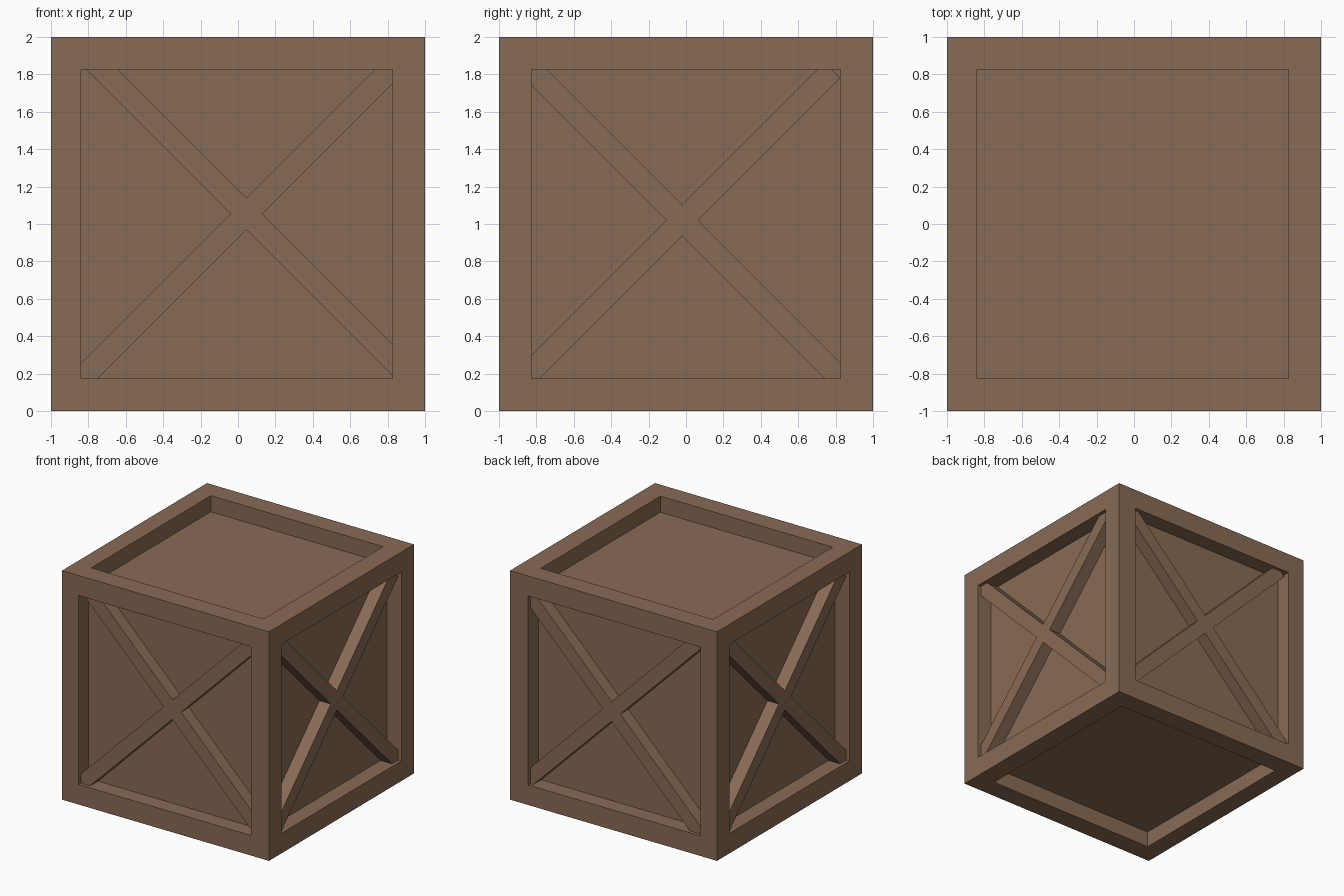
import bpy, bmesh, math
from mathutils import Matrix, Vector

old = bpy.data.objects.get("Cube")
if old:
    bpy.data.objects.remove(old, do_unlink=True)

COLOR = (0.25, 0.146, 0.09, 1)
wood = bpy.data.materials.new("brown_wood")
wood.use_nodes = True
wood.diffuse_color = COLOR
bsdf = next(n for n in wood.node_tree.nodes if n.type == 'BSDF_PRINCIPLED')
bsdf.inputs["Base Color"].default_value = COLOR

OPEN = 0.825      # half size of each opening
WIDE = 0.84       # opening edge beside the wider -x rails
PANEL = 0.86      # distance of the panels from the middle
BRACE = 0.97      # distance of the brace fronts from the middle
HALF = 0.06       # half width of a brace board


def finish(bm, name):
    bmesh.ops.recalc_face_normals(bm, faces=bm.faces)
    mesh = bpy.data.meshes.new(name)
    bm.to_mesh(mesh)
    bm.free()
    mesh.materials.append(wood)
    obj = bpy.data.objects.new(name, mesh)
    bpy.context.collection.objects.link(obj)
    return obj


def crate_body():
    """Cube whose six sides are framed, recessed panels."""
    bm = bmesh.new()
    bmesh.ops.create_cube(bm, size=2)
    sides = bm.faces[:]
    bmesh.ops.inset_individual(bm, faces=sides, thickness=1 - OPEN,
                               use_even_offset=True)
    for face in sides:
        inward = face.normal.copy() * (PANEL - 1)
        ext = bmesh.ops.extrude_discrete_faces(bm, faces=[face])
        bmesh.ops.translate(bm, vec=inward, verts=ext["faces"][0].verts)
    for v in bm.verts:
        if abs(v.co.x + OPEN) < 0.001:
            v.co.x = -WIDE
    bmesh.ops.translate(bm, vec=(0, 0, 1), verts=bm.verts)
    return finish(bm, "crate_body")


def cross_brace(name, angle, center, left, right, corner_cut=None):
    """Diagonal cross, trimmed to its opening and turned to its side."""
    bm = bmesh.new()
    mid = Vector((*center, PANEL - 0.01))
    outline = []
    for k in range(4):
        a = math.radians(45 + 90 * k)
        along = Vector((math.cos(a), math.sin(a), 0))
        across = Vector((-along.y, along.x, 0))
        for l, w in ((1.5, -HALF), (1.5, HALF), (HALF, HALF)):
            outline.append(bm.verts.new(mid + along * l + across * w))
    face = bm.faces.new(outline)
    ext = bmesh.ops.extrude_face_region(bm, geom=[face])
    top = [g for g in ext["geom"] if isinstance(g, bmesh.types.BMVert)]
    bmesh.ops.translate(bm, vec=(0, 0, BRACE - PANEL + 0.01), verts=top)

    # Trim against the four rails, and one short board end where it shows
    cuts = [((left, 0, 0), (-1, 0, 0)), ((right, 0, 0), (1, 0, 0)),
            ((0, 1 - OPEN, 0), (0, -1, 0)), ((0, 1 + OPEN, 0), (0, 1, 0))]
    if corner_cut:
        cuts.append(((0, corner_cut, 0), (1, 1, 0)))
    for point, normal in cuts:
        geom = bm.verts[:] + bm.edges[:] + bm.faces[:]
        cut = bmesh.ops.bisect_plane(bm, geom=geom, plane_co=point,
                                     plane_no=normal, clear_outer=True)
        rim = [g for g in cut["geom_cut"] if isinstance(g, bmesh.types.BMEdge)]
        bmesh.ops.holes_fill(bm, edges=rim, sides=0)
    turn = Matrix.Rotation(math.radians(angle), 4, 'Z') @ Matrix.Rotation(math.pi / 2, 4, 'X')
    bmesh.ops.transform(bm, matrix=turn, verts=bm.verts)
    return finish(bm, name)


crate_body()
cross_brace("front_cross_brace", 0, (0.045, 1.055), -WIDE, OPEN)
cross_brace("left_cross_brace", 90, (-0.02, 1.02), -OPEN, OPEN, 2.605)
cross_brace("back_cross_brace", 180, (-0.04, 1.015), -OPEN, WIDE, 2.605)
cross_brace("right_cross_brace", 270, (-0.02, 1.02), -OPEN, OPEN, 2.605)
